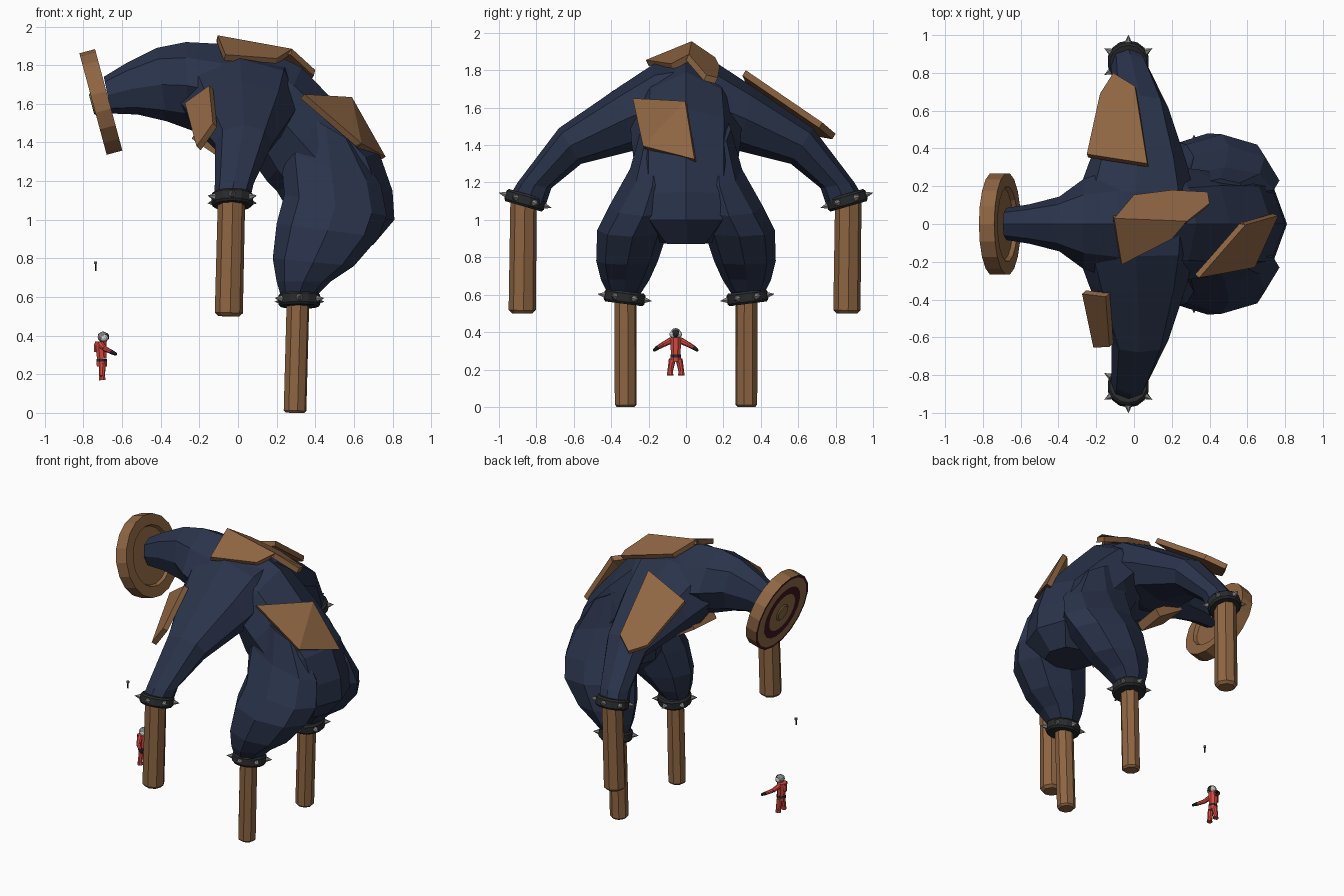
import bpy, bmesh
from math import cos, sin, pi
from mathutils import Vector, Matrix

cube = bpy.data.objects.get("Cube")
if cube:
    bpy.data.objects.remove(cube, do_unlink=True)


def material(name, r, g, b):
    m = bpy.data.materials.new(name)
    m.use_nodes = True
    m.diffuse_color = (r, g, b, 1)
    m.node_tree.nodes["Principled BSDF"].inputs["Base Color"].default_value = (r, g, b, 1)
    return m


NAVY = material("navy_hide", .023, .033, .07)
WOOD = material("wood", .27, .13, .055)
MAROON = material("maroon_paint", .045, .008, .014)
OCHRE = material("ochre_paint", .22, .14, .05)
IRON = material("dark_iron", .022, .023, .025)
STEEL = material("steel", .23, .23, .23)
RED = material("red_suit", .66, .065, .05)
PALE = material("pale_helmet", .65, .65, .65)


def finish(name, bm, mats):
    bmesh.ops.recalc_face_normals(bm, faces=bm.faces[:])
    me = bpy.data.meshes.new(name)
    bm.to_mesh(me)
    bm.free()
    for m in mats:
        me.materials.append(m)
    ob = bpy.data.objects.new(name, me)
    bpy.context.collection.objects.link(ob)
    return ob


def loft(name, rings, mats, bands=None):
    """Skin rings of points; bands gives a material index per strip."""
    bm = bmesh.new()
    vs = [[bm.verts.new(p) for p in r] for r in rings]
    n = len(vs[0])
    for k in range(len(vs) - 1):
        for i in range(n):
            j = (i + 1) % n
            f = bm.faces.new((vs[k][i], vs[k][j], vs[k + 1][j], vs[k + 1][i]))
            f.material_index = bands[k] if bands else 0
    bm.faces.new(vs[0])
    bm.faces.new(vs[-1]).material_index = bands[-1] if bands else 0
    return finish(name, bm, mats)


def oval(p, q, side, fill=.71):
    """Eight-sided ring with ends p and q, half width side, corners at fill."""
    p, q, side = Vector(p), Vector(q), Vector(side)
    mid, half = (p + q) / 2, (p - q) / 2
    steps = [(1, 0), (fill, fill), (0, 1), (-fill, fill),
             (-1, 0), (-fill, -fill), (0, -1), (fill, -fill)]
    return [mid + half * u + side * v for u, v in steps]


def circle(c, axis, r, n):
    rot = Vector(axis).to_track_quat('Z', 'Y')
    return [Vector(c) + rot @ Vector((r * cos(2 * pi * (i + .5) / n), r * sin(2 * pi * (i + .5) / n), 0))
            for i in range(n)]


def tube(name, p, q, r0, r1, mat, n=8, chamfer=0.0):
    p, q = Vector(p), Vector(q)
    d = (q - p).normalized()
    rings = [circle(p, d, r0, n), circle(q, d, r1, n)]
    if chamfer:
        rings = [circle(p, d, r0 - chamfer, n), circle(p + d * chamfer, d, r0, n), rings[1]]
    return loft(name, rings, [mat])


# Hunched body from neck to rump: outer x, z, inner x, z, half width, corner fill
spine = [(-.695, 1.74, -.655, 1.55, .085, .72), (-.58, 1.81, -.52, 1.545, .105, .72),
         (-.42, 1.89, -.37, 1.51, .145, .7), (-.27, 1.92, -.26, 1.47, .24, .64),
         (-.08, 1.91, -.13, 1.42, .29, .6), (.16, 1.87, .03, 1.34, .3, .6),
         (.33, 1.79, .1, 1.27, .3, .64), (.51, 1.6, .15, 1.2, .29, .7),
         (.73, 1.35, .2, 1.15, .27, .74), (.8, 1.15, .23, 1.1, .27, .74),
         (.81, 1.0, .24, 1.0, .26, .75), (.7, .87, .36, .89, .14, .75)]
loft("body", [oval((a, 0, b), (c, 0, d), (0, w, 0), fill) for a, b, c, d, w, fill in spine], [NAVY])

# Arm: outer y, z, inner y, z, centre x, half width
arm = [(.93, 1.15, .75, 1.08, -.03, .095), (.9, 1.2, .72, 1.17, -.02, .1),
       (.68, 1.49, .56, 1.3, .03, .15), (.36, 1.71, .28, 1.37, .02, .26),
       (.17, 1.835, .14, 1.38, .01, .31), (0, 1.86, 0, 1.42, .02, .31)]
# Leg: front x, z, back x, z, centre y, half width
leg = [(.22, .61, .41, .61, .33, .09), (.2, .68, .48, .68, .325, .13),
       (.18, .8, .6, .76, .315, .165), (.2, .98, .73, .91, .285, .19),
       (.24, 1.13, .77, 1.02, .23, .18), (.22, 1.36, .74, 1.18, .18, .12),
       (.31, 1.57, .6, 1.4, .16, .08)]


def cuff(name, c, tilt):
    """Iron band with a ring of steel spikes."""
    place = Matrix.Translation(c) @ Matrix.Rotation(tilt, 4, 'X')
    axis = place.to_3x3() @ Vector((0, 0, 1))
    loft(name, [circle(Vector(c) + axis * h, axis, r, 14)
                for h, r in ((-.034, .1), (-.022, .11), (.022, .11), (.034, .1))], [IRON])
    bm = bmesh.new()
    for i in range(6):
        turn = Matrix.Rotation(2 * pi * (i + .5) / 6, 4, 'Z') @ Matrix.Rotation(pi / 2, 4, 'Y')
        bmesh.ops.create_cone(bm, cap_ends=True, segments=6, radius1=.021, radius2=0, depth=.045,
                              matrix=place @ turn @ Matrix.Translation((0, 0, .125)))
    finish(name + "_spikes", bm, [STEEL])


for s, side in ((1, "left"), (-1, "right")):
    loft(side + "_arm", [oval((x, s * a, b), (x, s * c, d), (w, 0, 0), .73)
                         for a, b, c, d, x, w in arm], [NAVY])
    loft(side + "_leg", [oval((a, s * y, b), (c, s * y, d), (0, w, 0))
                         for a, b, c, d, y, w in leg], [NAVY])
    tube(side + "_arm_peg", (-.048, s * .868 - .008, .5), (-.033, s * .868, 1.13),
         .073, .071, WOOD, 8, .018)
    tube(side + "_leg_peg", (.295, s * .322, 0), (.312, s * .325, .63), .06, .06, WOOD, 8, .012)
    cuff(side + "_arm_cuff", (-.03, s * .86, 1.105), s * .28)
    cuff(side + "_leg_cuff", (.318, s * .328, .585), s * .13)

# Round wooden face disc with painted target rings
axis = Vector((-.966, 0, -.26))
centre = Vector((-.71, 0, 1.61))
profile = [(-.02, .15), (-.02, .19), (-.042, .2), (-.042, .272), (.042, .272),
           (.042, .255), (.042, .19), (.042, .135), (.042, .06), (.05, .05)]
loft("face_disc", [circle(centre + axis * h, axis, r, 18) for h, r in profile],
     [WOOD, MAROON, OCHRE], [0, 0, 0, 0, 1, 0, 1, 0, 2, 2])


def plate(name, pts, t=.035):
    """Flat board under the given outline, on the side toward the body."""
    pts = [Vector(p) for p in pts]
    n = Vector()
    for a, b in zip(pts, pts[1:] + pts[:1]):
        n += a.cross(b)
    n.normalize()
    if n.dot(pts[0] - Vector((.1, 0, 1.6))) < 0:
        n = -n
    loft(name, [[p - n * t for p in pts], pts], [WOOD])


# Armour boards on the back, hip, arms and chest
ridge = [(-.105, .03, 1.955), (.28, .015, 1.885)]
plate("back_board_right", ridge + [(.2, -.08, 1.835), (-.065, -.215, 1.855)])
plate("back_board_left", ridge + [(.4, .11, 1.775), (.39, .17, 1.76),
                                  (.2, .18, 1.82), (0, .155, 1.87)])
hip_fold = [(.59, -.005, 1.635), (.64, -.23, 1.395)]
plate("hip_board_upper", hip_fold + [(.345, -.285, 1.65)])
plate("hip_board_lower", hip_fold + [(.765, .045, 1.325)])
plate("left_arm_board", [(-.11, .8, 1.46), (.005, .73, 1.52), (.07, .32, 1.8),
                         (-.25, .37, 1.69), (-.18, .69, 1.48)])
plate("right_arm_board", [(-.275, -.37, 1.605), (-.15, -.385, 1.695),
                          (-.13, -.65, 1.5), (-.215, -.655, 1.38)])
plate("chest_board", [(-.24, 0, 1.42), (-.22, .22, 1.42), (-.04, .21, 1.31), (-.05, .02, 1.29)], .06)

# Small suited figure standing in front
O = Vector((-.71, -.055, 0))


def part(name, p, q, r0, r1, mat):
    tube("figure_" + name, O + Vector(p), O + Vector(q), r0, r1, mat)


def ball(name, c, r, mat):
    bm = bmesh.new()
    bmesh.ops.create_icosphere(bm, subdivisions=2, radius=r, matrix=Matrix.Translation(O + Vector(c)))
    finish("figure_" + name, bm, [mat])


part("chest", (.005, 0, .28), (0, 0, .37), .027, .033, RED)
part("belt", (.005, 0, .265), (.005, 0, .28), .03, .03, IRON)
part("hips", (.005, 0, .24), (.005, 0, .265), .028, .03, RED)
part("pack", (-.022, 0, .315), (-.022, 0, .36), .015, .015, RED)
ball("hood", (.01, 0, .394), .028, STEEL)
ball("faceplate", (.02, 0, .393), .024, IRON)
for s, side in ((1, "left"), (-1, "right")):
    ball(side + "_helmet_side", (.017, s * .013, .388), .021, PALE)
    part(side + "_leg", (.008, s * .018, .255), (.005, s * .03, .19), .019, .015, RED)
    part(side + "_boot", (.008, s * .03, .17), (.006, s * .03, .19), .019, .016, RED)
    part(side + "_upper_arm", (0, s * .025, .355), (.02, s * .07, .332), .018, .014, RED)
    part(side + "_forearm", (.02, s * .07, .332), (.055, s * .1, .315), .014, .011, RED)
    part(side + "_glove", (.055, s * .1, .315), (.08, s * .115, .303), .012, .008, IRON)

# Tiny floating tool
tube("floating_tool", (-.737, -.175, .735), (-.737, -.175, .77), .005, .005, IRON, 6)
tube("floating_tool_head", (-.737, -.175, .77), (-.737, -.175, .785), .009, .009, STEEL, 6)
